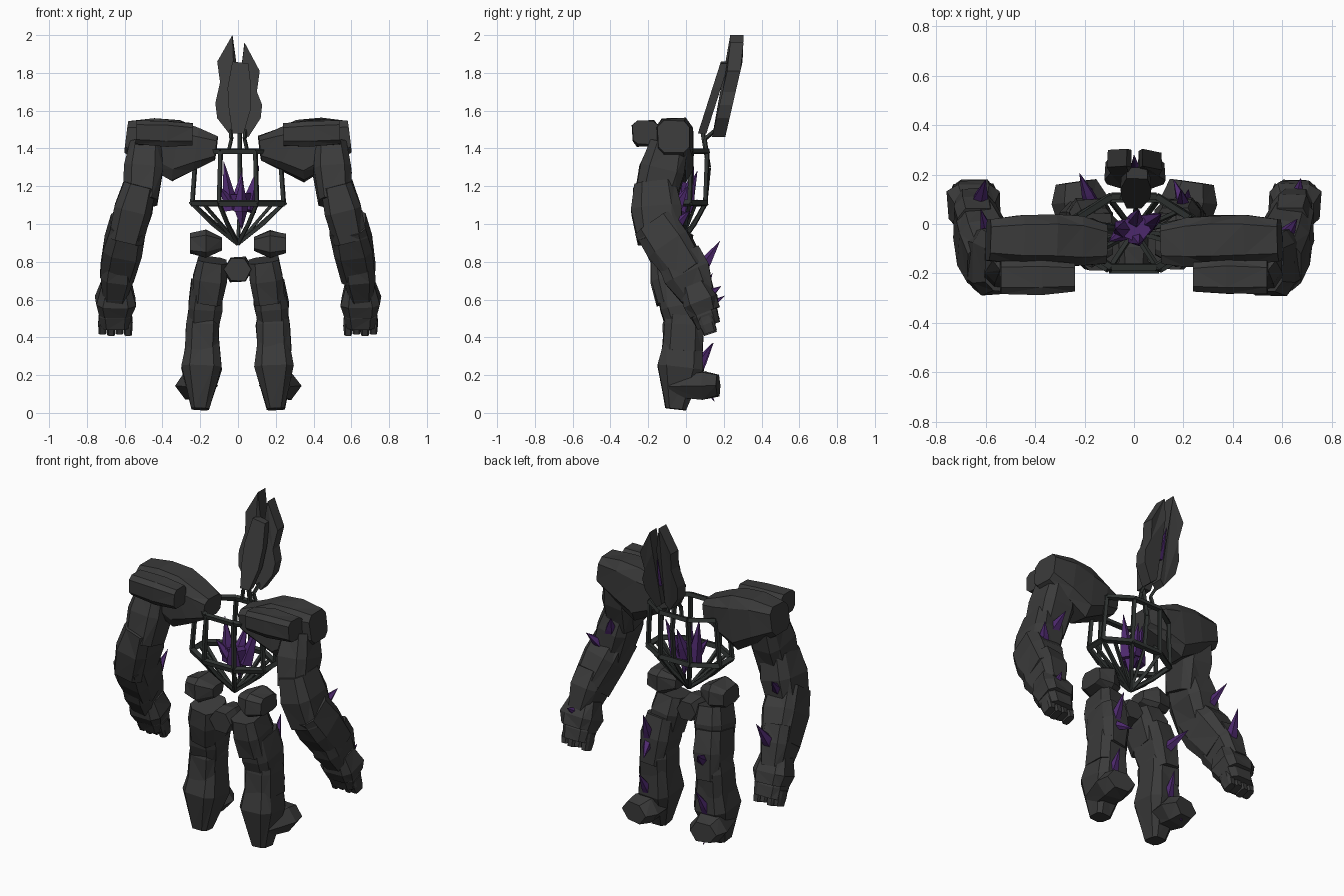
import bpy, bmesh, math, random
from mathutils import Vector as V

random.seed(4)


def material(name, col):
    m = bpy.data.materials.new(name)
    m.diffuse_color = (*col, 1)
    return m


STONE = material("dark stone", (0.043, 0.043, 0.043))
BONE = material("cage metal", (0.030, 0.035, 0.033))
CRYSTAL = material("purple crystal", (0.075, 0.022, 0.155))


def finish(bm, name, mat):
    bmesh.ops.recalc_face_normals(bm, faces=bm.faces)
    me = bpy.data.meshes.new(name)
    bm.to_mesh(me)
    bm.free()
    me.materials.append(mat)
    ob = bpy.data.objects.new(name, me)
    bpy.context.collection.objects.link(ob)
    return ob


def polygon(sides, turn=0.5):
    return [(math.cos(a), math.sin(a))
            for a in (2 * math.pi * (i + turn) / sides for i in range(sides))]


C = 0.62
BLOCK = [(1, C), (C, 1), (-C, 1), (-1, C), (-1, -C), (-C, -1), (C, -1), (1, -C)]
POINTED = polygon(6, 0)


def loft(bm, rings, u=(1, 0, 0), section=BLOCK, jitter=0.0):
    """Rings are (centre, radius along u, radius across); ends are capped."""
    t = (V(rings[-1][0]) - V(rings[0][0])).normalized()
    u = V(u)
    u = (u - t * u.dot(t)).normalized()
    w = t.cross(u)
    loops = []
    for c, ru, rw in rings:
        loop = []
        for p, q in section:
            k = 1 + random.uniform(-jitter, jitter)
            loop.append(bm.verts.new(V(c) + (u * ru * p + w * rw * q) * k))
        loops.append(loop)
    n = len(section)
    for p, q in zip(loops, loops[1:]):
        for i in range(n):
            j = (i + 1) % n
            bm.faces.new((p[i], p[j], q[j], q[i]))
    bm.faces.new(loops[0])
    bm.faces.new(loops[-1])


def rock(name, a, b, ru, rw, ends=(0.75, 0.75), u=(1, 0, 0), mid=0.45, jitter=0.06, section=BLOCK):
    """Faceted boulder, widest near the middle, running from a to b."""
    bm = bmesh.new()
    a, b = V(a), V(b)
    loft(bm, [(a, ru * ends[0], rw * ends[0]), (a.lerp(b, mid), ru, rw),
              (b, ru * ends[1], rw * ends[1])], u, section, jitter)
    bmesh.ops.triangulate(bm, faces=[f for f in bm.faces if len(f.verts) == 4])
    return finish(bm, name, STONE)


def bar(bm, a, b, r=0.011):
    loft(bm, [(a, r, r), (b, r, r)], (0.3, 0.9, 0.2), polygon(4))


def spike(bm, base, tip, r):
    base, tip = V(base), V(tip)
    loft(bm, [(base, r, r), (base.lerp(tip, 0.35), r * 0.75, r * 0.75), (tip, 0.001, 0.001)],
         (0.8, 0.5, 0.3), polygon(5))


def slab(name, outline, y0, lean, thick):
    """Flat head plate, outline in x and z, leaning back with height."""
    bm = bmesh.new()
    front = [bm.verts.new((x, y0 + lean * (min(z, 1.88) - 1.47), z)) for x, z in outline]
    back = [bm.verts.new((x * 0.96, v.co.y + thick, z)) for (x, z), v in zip(outline, front)]
    bm.faces.new(front)
    bm.faces.new(back)
    n = len(front)
    for i in range(n):
        j = (i + 1) % n
        bm.faces.new((front[i], front[j], back[j], back[i]))
    bmesh.ops.triangulate(bm, faces=[f for f in bm.faces if len(f.verts) > 4])
    finish(bm, name, STONE)


# head: two horned back plates and a face plate
slab("left_horn_plate", [(-0.03, 2.0), (-0.11, 1.86), (-0.095, 1.75), (-0.12, 1.64),
                         (-0.11, 1.56), (-0.04, 1.47), (-0.01, 1.5), (-0.01, 1.86)], 0.14, 0.23, 0.07)
slab("right_horn_plate", [(0.035, 1.96), (0.115, 1.81), (0.1, 1.7), (0.128, 1.63),
                          (0.12, 1.56), (0.055, 1.46), (0.015, 1.49), (0.02, 1.84)], 0.14, 0.23, 0.07)
slab("face_plate", [(-0.03, 1.86), (0.055, 1.85), (0.07, 1.72), (0.065, 1.6), (0.03, 1.48),
                    (-0.03, 1.48), (-0.05, 1.62), (-0.055, 1.72)], 0.06, 0.32, 0.045)

# rib cage: octagonal hoops, ribs, converging lower struts, spine and neck
cage = bmesh.new()


def hoop(z, rx, ry, cy):
    return [V((rx * p, cy + ry * q, z)) for p, q in polygon(8)]


top, low = hoop(1.385, 0.24, 0.155, -0.03), hoop(1.11, 0.262, 0.155, -0.04)
tip = V((0, -0.03, 0.895))
for i in range(8):
    j = (i + 1) % 8
    bar(cage, top[i], top[j], 0.017)
    bar(cage, low[i], low[j], 0.019)
    bar(cage, top[i], low[i], 0.014)
    bend = low[i].lerp(tip, 0.5) + (low[i] - V((0, -0.04, 1.11))) * 0.06
    bar(cage, low[i], bend, 0.013)
    bar(cage, bend, tip, 0.013)
    if i % 4 in (3, 0):
        bar(cage, low[i].lerp(low[j], 0.4), tip, 0.011)
for x in (-0.05, 0.05):
    bar(cage, (x, 0.11, 1.385), (x * 0.7, 0.10, 1.45))
    bar(cage, (x * 0.7, 0.10, 1.45), (x * 0.8, 0.16, 1.5))
bar(cage, (0.01, 0.09, 1.48), (0.01, 0.12, 1.3), 0.014)
bar(cage, (0.01, 0.12, 1.3), (0.01, 0.1, 1.1), 0.014)
bar(cage, (0.01, 0.1, 1.1), tip)
finish(cage, "rib_cage", BONE)

# crystal heart
heart = bmesh.new()
for base, end, r in [((-0.04, -0.02, 1.07), (-0.075, -0.02, 1.33), 0.046),
                     ((0.05, 0.0, 1.07), (0.11, 0.04, 1.31), 0.046),
                     ((0.01, -0.05, 1.07), (0.02, -0.08, 1.25), 0.042),
                     ((0.0, 0.0, 1.1), (0.02, 0.06, 1.28), 0.04),
                     ((-0.04, -0.03, 1.1), (-0.1, -0.07, 1.2), 0.036),
                     ((0.01, -0.02, 1.16), (0.02, -0.01, 0.97), 0.06)]:
    spike(heart, base, end, r)
finish(heart, "crystal_heart", CRYSTAL)

# pelvis keystone
rock("pelvis", (0, -0.17, 0.76), (0, 0.0, 0.76), 0.08, 0.075, (0.9, 0.8), section=POINTED)

for s, side in ((1, "right"), (-1, "left")):
    def part(name, a, b, *args, **kw):
        rock(f"{side}_{name}", (a[0] * s, *a[1:]), (b[0] * s, *b[1:]), *args, **kw)

    # shoulder mass with a front plate
    bm = bmesh.new()
    loft(bm, [((0.115 * s, -0.08, 1.40), 0.08, 0.065), ((0.22 * s, -0.07, 1.395), 0.10, 0.11),
              ((0.33 * s, -0.065, 1.385), 0.10, 0.16), ((0.46 * s, -0.065, 1.43), 0.10, 0.13),
              ((0.59 * s, -0.065, 1.46), 0.085, 0.085)], (0, 1, 0), BLOCK, 0.05)
    bmesh.ops.triangulate(bm, faces=[f for f in bm.faces if len(f.verts) == 4])
    finish(bm, f"{side}_shoulder", STONE)
    part("shoulder_plate", (0.24, -0.215, 1.475), (0.54, -0.215, 1.485), 0.07, 0.068, (0.85, 0.95),
         (0, 1, 0))

    # arm boulders
    part("upper_arm", (0.49, -0.09, 1.42), (0.515, -0.165, 1.12), 0.10, 0.12, (0.85, 0.9))
    part("elbow", (0.52, -0.165, 1.21), (0.595, -0.14, 0.91), 0.10, 0.13, (0.85, 0.9))
    part("forearm", (0.58, -0.17, 1.0), (0.64, 0.01, 0.74), 0.105, 0.125, (0.9, 0.85))
    part("lower_forearm", (0.63, -0.04, 0.83), (0.655, 0.06, 0.62), 0.085, 0.12, (0.95, 0.75))
    part("wrist", (0.645, 0.04, 0.68), (0.65, 0.10, 0.53), 0.105, 0.095, (0.75, 0.85), mid=0.6)
    part("palm", (0.65, 0.08, 0.57), (0.65, 0.12, 0.46), 0.085, 0.07, (0.9, 0.9))
    for k in range(4):
        x = 0.582 + 0.045 * k
        part(f"finger_{k + 1}", (x, 0.10, 0.51), (x, 0.13, 0.418 + 0.008 * (k % 2)),
             0.024, 0.04, (0.9, 0.85))

    # hip and leg boulders
    part("hip", (0.085, -0.07, 0.895), (0.255, -0.07, 0.895), 0.10, 0.07, (0.5, 0.75), (0, 1, 0),
         mid=0.5, jitter=0.1)
    part("upper_thigh", (0.135, -0.09, 0.81), (0.165, -0.05, 0.59), 0.09, 0.115, (0.85, 0.9))
    part("thigh", (0.165, -0.045, 0.69), (0.19, 0.01, 0.41), 0.09, 0.12, (0.9, 0.8), mid=0.45)
    part("knee", (0.185, -0.01, 0.56), (0.19, -0.02, 0.33), 0.09, 0.105, (0.8, 1.0), mid=0.4)
    part("shin", (0.185, -0.01, 0.42), (0.2, -0.055, 0.02), 0.105, 0.12, (0.75, 0.45), mid=0.45)
    part("foot", (0.2, -0.08, 0.14), (0.235, 0.17, 0.145), 0.115, 0.085, (0.7, 0.75), mid=0.7,
         section=POINTED)

# crystal spikes growing from the back of head, arms and legs
shards = bmesh.new()
for base, end, r in [((0.005, 0.22, 1.62), (0.0, 0.28, 1.8), 0.022),
                     ((-0.63, 0.07, 0.74), (-0.60, 0.18, 0.91), 0.042),
                     ((0.66, 0.11, 0.62), (0.675, 0.185, 0.67), 0.03),
                     ((-0.58, -0.07, 1.01), (-0.62, 0.06, 1.13), 0.036),
                     ((0.55, -0.06, 1.07), (0.50, 0.01, 1.2), 0.04),
                     ((0.61, -0.05, 0.99), (0.66, 0.02, 1.07), 0.035),
                     ((-0.17, 0.08, 0.54), (-0.22, 0.205, 0.62), 0.034),
                     ((0.2, 0.07, 0.58), (0.19, 0.14, 0.74), 0.034),
                     ((0.2, 0.08, 0.55), (0.16, 0.18, 0.5), 0.028),
                     ((-0.19, 0.06, 0.22), (-0.17, 0.145, 0.37), 0.034),
                     ((0.21, 0.06, 0.24), (0.22, 0.14, 0.37), 0.034),
                     ((-0.23, 0.10, 0.15), (-0.22, 0.15, 0.06), 0.02)]:
    spike(shards, base, end, r)
finish(shards, "crystal_shards", CRYSTAL)
